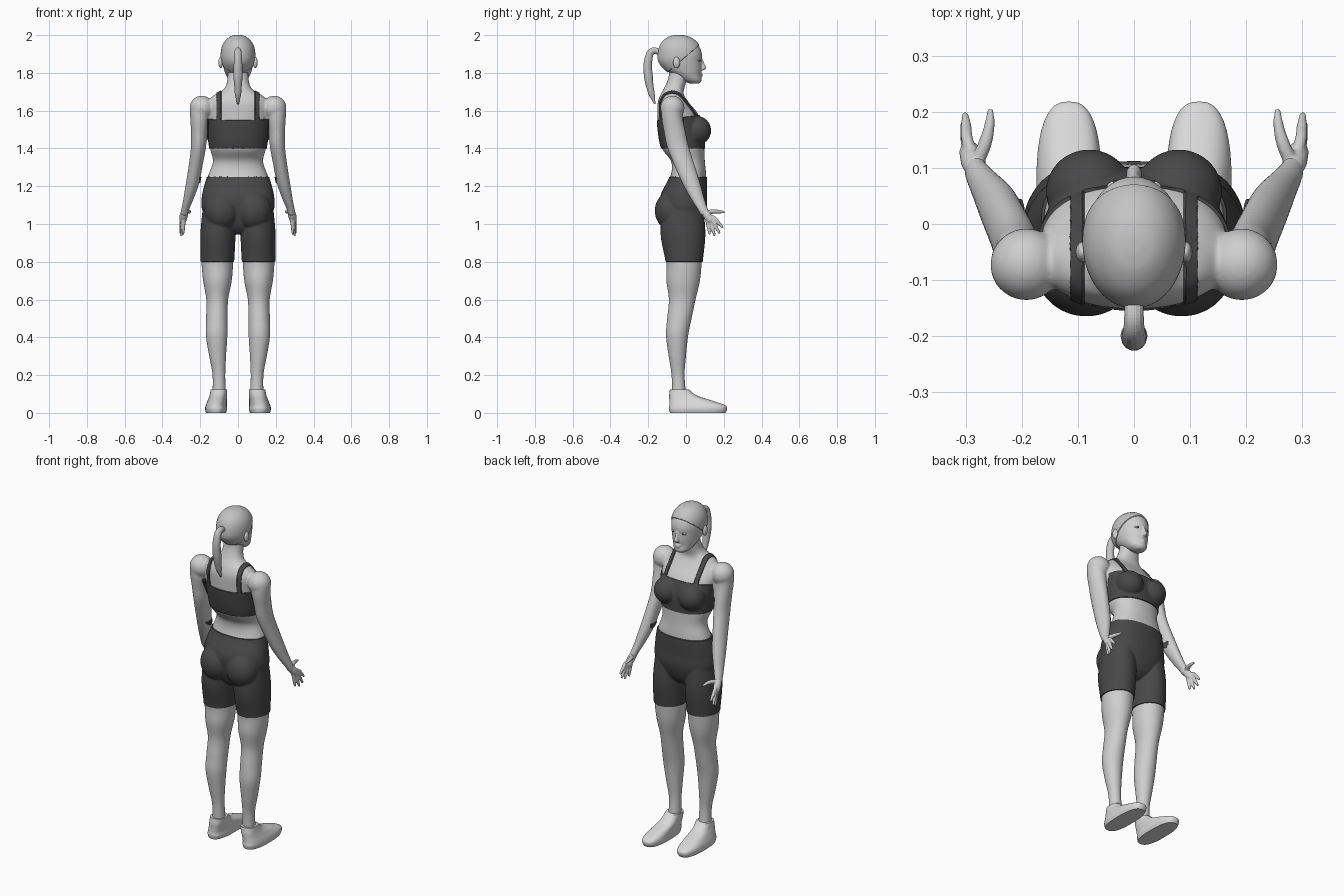
import bpy, bmesh, math
from mathutils import Vector, Matrix

if "Cube" in bpy.data.objects:
    bpy.data.objects.remove(bpy.data.objects["Cube"], do_unlink=True)


def material(name, v):
    m = bpy.data.materials.new(name)
    m.use_nodes = True
    m.diffuse_color = (v, v, v, 1)
    m.node_tree.nodes["Principled BSDF"].inputs["Base Color"].default_value = (v, v, v, 1)
    return m


SKIN = material("light grey skin", 0.62)
HAIR = material("grey hair", 0.55)
CLOTH = material("dark grey sportswear", 0.065)
SHOE = material("pale grey shoe", 0.7)


def add_object(name, bm, mat=SKIN):
    me = bpy.data.meshes.new(name)
    bm.to_mesh(me)
    bm.free()
    ob = bpy.data.objects.new(name, me)
    bpy.context.collection.objects.link(ob)
    me.materials.append(mat)
    return ob


def smooth(ob, angle=0.8):
    bpy.ops.object.select_all(action='DESELECT')
    ob.select_set(True)
    bpy.context.view_layer.objects.active = ob
    bpy.ops.object.shade_smooth_by_angle(angle=angle)


def blend(a, b, c, d, t):
    return 0.5 * (2 * b + (c - a) * t + (2 * a - 5 * b + 4 * c - d) * t * t
                  + (3 * b - a - 3 * c + d) * t ** 3)


def loft(name, keys, side=1, power=2.0, mat=SKIN, sides=40, steps=6):
    """Skin level rings (x, y, z, x radius, y radius), eased between the keys."""
    keys = [Vector(k) for k in keys]
    rows = []
    for i in range(len(keys) - 1):
        a, d = keys[max(i - 1, 0)], keys[min(i + 2, len(keys) - 1)]
        rows += [blend(a, keys[i], keys[i + 1], d, s / steps) for s in range(steps)]
    rows.append(keys[-1])
    bm = bmesh.new()
    rings = []
    for x, y, z, rx, ry in rows:
        ring = []
        for j in range(sides):
            c, s = math.cos(math.tau * j / sides), math.sin(math.tau * j / sides)
            u = math.copysign(abs(c) ** (2 / power), c)
            v = math.copysign(abs(s) ** (2 / power), s)
            ring.append(bm.verts.new((side * (x + rx * u), y + ry * v, z)))
        rings.append(ring)
    for low, high in zip(rings, rings[1:]):
        for j in range(sides):
            k = (j + 1) % sides
            bm.faces.new((low[j], low[k], high[k], high[j]))
    bm.faces.new(rings[0])
    bm.faces.new(rings[-1])
    bmesh.ops.recalc_face_normals(bm, faces=bm.faces)
    return add_object(name, bm, mat)


def ball(name, center, radii, mat=SKIN):
    bm = bmesh.new()
    bmesh.ops.create_icosphere(bm, subdivisions=4, radius=1,
                               matrix=Matrix.Translation(center) @ Matrix.Diagonal((*radii, 1)))
    return add_object(name, bm, mat)


def tube(name, points, mat=SKIN):
    """Round tube through (x, y, z, radius) points."""
    cu = bpy.data.curves.new(name, 'CURVE')
    cu.dimensions = '3D'
    cu.bevel_depth, cu.bevel_resolution, cu.use_fill_caps = 1, 5, True
    sp = cu.splines.new('BEZIER')
    sp.bezier_points.add(len(points) - 1)
    for bp, p in zip(sp.bezier_points, points):
        bp.co, bp.radius = p[:3], p[3]
        bp.handle_left_type = bp.handle_right_type = 'AUTO'
    ob = bpy.data.objects.new(name, cu)
    bpy.context.collection.objects.link(ob)
    cu.materials.append(mat)
    return ob


def evaluated(ob):
    dg = bpy.context.evaluated_depsgraph_get()
    return bpy.data.meshes.new_from_object(ob.evaluated_get(dg))


def fuse(name, parts, voxel, passes, mat=SKIN):
    """Melt overlapping parts into one smooth skin."""
    bm = bmesh.new()
    for p in parts:
        bm.from_mesh(evaluated(p))
    for p in parts:
        bpy.data.objects.remove(p, do_unlink=True)
    bmesh.ops.remove_doubles(bm, verts=bm.verts, dist=0.00005)
    bmesh.ops.recalc_face_normals(bm, faces=bm.faces)
    ob = add_object(name, bm, mat)
    rm = ob.modifiers.new("remesh", 'REMESH')
    rm.mode, rm.voxel_size = 'VOXEL', voxel
    sm = ob.modifiers.new("smooth", 'SMOOTH')
    sm.factor, sm.iterations = 0.5, passes
    me = evaluated(ob)
    ob.modifiers.clear()
    ob.data = me
    me.materials.clear()
    me.materials.append(mat)
    return ob


def dress(ob, mat, cuts, worn, thickness):
    """Cut clean hems, then colour and raise the faces that are covered."""
    bm = bmesh.new()
    bm.from_mesh(ob.data)
    for co, no, low, high in cuts:
        no = Vector(no).normalized()
        for inset in (0, 0.003):
            faces = [f for f in bm.faces if low < f.calc_center_median().z < high]
            geom = faces + list({e for f in faces for e in f.edges}) \
                + list({v for f in faces for v in f.verts})
            bmesh.ops.bisect_plane(bm, geom=geom, dist=0.00005,
                                   plane_co=Vector(co) + no * inset, plane_no=no)
    for f in bm.faces:
        f.material_index = int(worn(f.calc_center_median()))
    bm.normal_update()
    moves = [(v, v.normal * thickness) for v in bm.verts
             if all(f.material_index for f in v.link_faces)]
    for v, m in moves:
        v.co += m
    bm.to_mesh(ob.data)
    bm.free()
    ob.data.materials.append(mat)


# Torso and neck
parts = [loft("torso", [(0, y, z, rx, ry) for z, y, rx, ry in (
    (0.95, -0.015, 0.05, 0.05), (0.99, -0.012, 0.12, 0.09), (1.07, -0.01, 0.183, 0.115),
    (1.15, -0.012, 0.186, 0.118), (1.25, 0.012, 0.16, 0.095), (1.33, 0.011, 0.133, 0.089),
    (1.40, -0.015, 0.148, 0.112), (1.50, -0.026, 0.16, 0.12), (1.58, -0.043, 0.168, 0.108),
    (1.64, -0.066, 0.163, 0.084), (1.68, -0.073, 0.13, 0.064), (1.705, -0.068, 0.085, 0.056),
    (1.735, -0.056, 0.063, 0.052), (1.78, -0.042, 0.055, 0.05), (1.83, -0.037, 0.053, 0.05))],
    power=2.2)]

# Limbs and paired body forms
for s in (1, -1):
    parts += [
        loft("leg", [
            (0.1, -0.015, 1.1, 0.08, 0.1), (0.106, -0.016, 0.95, 0.088, 0.114),
            (0.109, -0.01, 0.8, 0.084, 0.094), (0.109, -0.015, 0.7, 0.076, 0.089),
            (0.11, -0.02, 0.6, 0.058, 0.071), (0.112, -0.035, 0.5, 0.057, 0.065),
            (0.113, -0.047, 0.41, 0.057, 0.059), (0.108, -0.046, 0.3, 0.045, 0.046),
            (0.101, -0.042, 0.2, 0.034, 0.035), (0.1, -0.036, 0.08, 0.036, 0.038)], s),
        loft("arm", [
            (0.195, -0.073, 1.65, 0.04, 0.04), (0.2, -0.075, 1.62, 0.054, 0.055),
            (0.203, -0.073, 1.56, 0.05, 0.056), (0.206, -0.06, 1.49, 0.043, 0.057),
            (0.209, -0.043, 1.41, 0.04, 0.058), (0.224, -0.008, 1.31, 0.037, 0.054),
            (0.242, 0.03, 1.21, 0.035, 0.047), (0.263, 0.063, 1.13, 0.027, 0.036),
            (0.28, 0.09, 1.075, 0.021, 0.028), (0.284, 0.105, 1.045, 0.019, 0.026)], s),
        ball("shoulder", (s * 0.192, -0.072, 1.615), (0.064, 0.064, 0.064)),
        ball("buttock", (s * 0.085, -0.075, 1.07), (0.088, 0.085, 0.1)),
        ball("bust", (s * 0.08, 0.058, 1.495), (0.072, 0.07, 0.072))]
body = fuse("body", parts, 0.006, 6)


# Sports top with straps, and shorts
def worn(c):
    x, neckline = abs(c.x), 1.568 + 0.12 * c.y
    if 0.8 < c.z < 1.25:
        return x < 0.206
    if 1.4 < c.z < neckline:
        return x < 0.165
    return c.z >= neckline and 0.088 < x < 0.113


cuts = [((0, 0, 0.8), (0, 0, 1), 0.7, 0.9), ((0, 0, 1.25), (0, 0, -1), 1.2, 1.3),
        ((0, 0, 1.4), (0, 0, 1), 1.35, 1.45), ((0, 0, 1.568), (0, 0.12, -1), 1.5, 1.65)]
for s in (1, -1):
    cuts += [((s * 0.165, 0, 0), (-s, 0, 0), 1.38, 1.62),
             ((s * 0.088, 0, 0), (s, 0, 0), 1.53, 1.75),
             ((s * 0.113, 0, 0), (-s, 0, 0), 1.53, 1.75)]
dress(body, CLOTH, cuts, worn, 0.005)
smooth(body)

# Head with nose, lips and chin
head = fuse("head", [
    loft("skull", [(0, y, z, rx, ry) for z, y, rx, ry in (
        (1.743, 0.045, 0.022, 0.022), (1.76, 0.03, 0.046, 0.052), (1.79, 0.005, 0.064, 0.074),
        (1.82, -0.015, 0.075, 0.098), (1.86, -0.03, 0.085, 0.113), (1.90, -0.031, 0.088, 0.115),
        (1.94, -0.033, 0.081, 0.104), (1.97, -0.035, 0.063, 0.082), (1.99, -0.037, 0.038, 0.048),
        (1.997, -0.037, 0.012, 0.015))]),
    loft("nose", [
        (0, 0.076, 1.878, 0.007, 0.01), (0, 0.084, 1.85, 0.009, 0.013),
        (0, 0.089, 1.825, 0.014, 0.018), (0, 0.082, 1.814, 0.012, 0.012)]),
    ball("upper_lip", (0, 0.077, 1.793), (0.02, 0.011, 0.005)),
    ball("lower_lip", (0, 0.077, 1.783), (0.017, 0.011, 0.006)),
    ball("chin", (0, 0.062, 1.758), (0.022, 0.018, 0.014))], 0.004, 3)

# Hair above a sloping hairline
hairline = lambda y: 1.886 + 0.86 * y
dress(head, HAIR, [((0, 0, 1.886), (0, -0.86, 1), 1.7, 2.1)],
      lambda c: c.z > hairline(c.y), 0.004)
smooth(head)
smooth(tube("ponytail", [
    (0, -0.135, 1.91, 0.016), (0, -0.178, 1.915, 0.018), (0, -0.199, 1.87, 0.022),
    (0, -0.199, 1.78, 0.024), (0, -0.182, 1.69, 0.017), (0, -0.165, 1.635, 0.004)], HAIR))

for s, label in ((1, "left"), (-1, "right")):
    # Eyes and ears
    smooth(ball(label + "_eye", (s * 0.033, 0.063, 1.866), (0.016, 0.014, 0.007)))
    smooth(ball(label + "_iris", (s * 0.033, 0.075, 1.866), (0.005, 0.0035, 0.005), CLOTH))
    smooth(ball(label + "_ear", (s * 0.092, -0.05, 1.855), (0.012, 0.018, 0.03)))

    # Hand: palm, four fingers and a thumb
    hand = [tube("palm", [
        (s * 0.281, 0.095, 1.07, 0.019), (s * 0.287, 0.112, 1.045, 0.022),
        (s * 0.293, 0.13, 1.018, 0.019), (s * 0.295, 0.136, 1.007, 0.012)]),
        tube("thumb", [(s * 0.28, 0.11, 1.06, 0.013), (s * 0.265, 0.145, 1.066, 0.012),
                       (s * 0.257, 0.18, 1.065, 0.009), (s * 0.256, 0.205, 1.062, 0.005)])]
    for base, tip in (((0.297, 0.15, 1.03), (0.301, 0.196, 0.98)),
                      ((0.297, 0.14, 1.02), (0.304, 0.178, 0.95)),
                      ((0.293, 0.128, 1.01), (0.3, 0.153, 0.937)),
                      ((0.288, 0.115, 1.01), (0.291, 0.126, 0.945))):
        a, b = Vector((s * base[0], *base[1:])), Vector((s * tip[0], *tip[1:]))
        root = Vector((s * 0.285, 0.11, 1.045))
        hand.append(tube("finger", [(*root, 0.012), (*a, 0.0105),
                                    (*a.lerp(b, 0.5), 0.0095), (*b, 0.006)]))
    smooth(fuse(label + "_hand", hand, 0.0035, 2))

    # Shoe
    smooth(loft(label + "_shoe", [
        (0.116, 0.062, 0, 0.053, 0.147), (0.116, 0.064, 0.02, 0.058, 0.154),
        (0.115, 0.06, 0.04, 0.056, 0.148), (0.11, 0.025, 0.065, 0.051, 0.113),
        (0.105, -0.016, 0.092, 0.046, 0.073), (0.101, -0.035, 0.125, 0.043, 0.05)],
        s, 2.6, SHOE))
